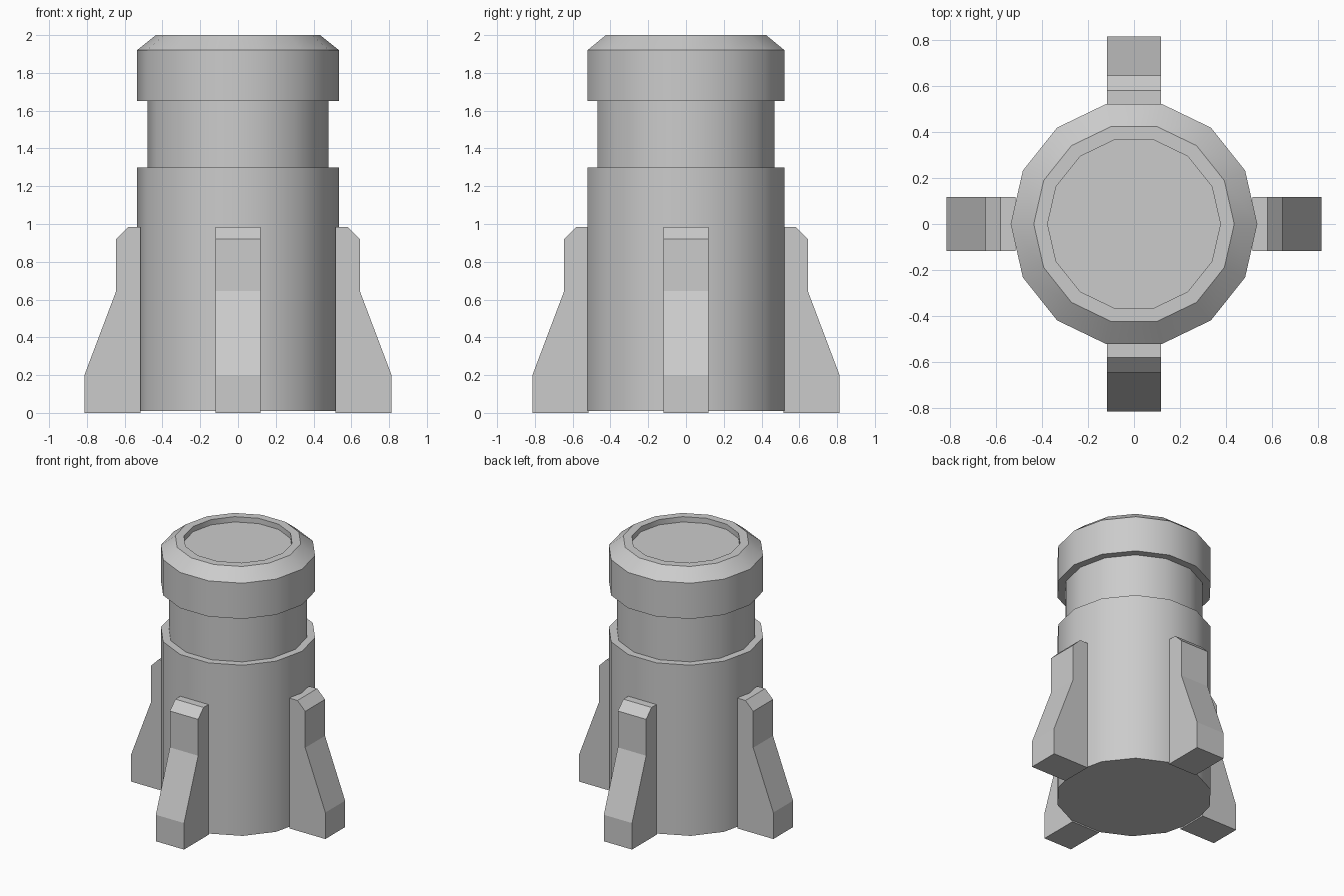
import bpy, bmesh
from math import cos, sin, pi

if "Cube" in bpy.data.objects:
    bpy.data.objects.remove(bpy.data.objects["Cube"], do_unlink=True)

SIDES = 14
grey = bpy.data.materials.new("plain grey")
grey.use_nodes = True
colour = (0.6, 0.6, 0.6, 1)
grey.diffuse_color = colour
grey.node_tree.nodes["Principled BSDF"].inputs["Base Color"].default_value = colour


def finish(bm, name):
    bmesh.ops.recalc_face_normals(bm, faces=bm.faces)
    mesh = bpy.data.meshes.new(name)
    bm.to_mesh(mesh)
    bm.free()
    mesh.materials.append(grey)
    obj = bpy.data.objects.new(name, mesh)
    bpy.context.collection.objects.link(obj)
    return obj


def turned(name, profile):
    """Closed solid from (radius, z) rings, capped at both ends."""
    bm = bmesh.new()
    rings = [[bm.verts.new((r * cos(2 * pi * i / SIDES), r * sin(2 * pi * i / SIDES), z))
              for i in range(SIDES)] for r, z in profile]
    for low, high in zip(rings, rings[1:]):
        for i in range(SIDES):
            j = (i + 1) % SIDES
            bm.faces.new((low[i], low[j], high[j], high[i]))
    bm.faces.new(rings[0][::-1])
    bm.faces.new(rings[-1])
    obj = finish(bm, name)
    bpy.ops.object.select_all(action="DESELECT")
    obj.select_set(True)
    bpy.context.view_layer.objects.active = obj
    bpy.ops.object.shade_smooth_by_angle()
    return obj


def fin(name, angle):
    """Side profile extruded to a slab, then turned about the centre."""
    profile = [(0.515, 0), (0.813, 0), (0.813, 0.2), (0.645, 0.645),
               (0.645, 0.92), (0.58, 0.985), (0.515, 0.985)]
    half = 0.118
    bm = bmesh.new()
    face = bm.faces.new([bm.verts.new((x, -half, z)) for x, z in profile])
    grown = bmesh.ops.extrude_face_region(bm, geom=[face])["geom"]
    for v in grown:
        if isinstance(v, bmesh.types.BMVert):
            v.co.y = half
    obj = finish(bm, name)
    obj.rotation_euler.z = angle


# Body, narrow neck and chamfered head with a shallow recess, in one turned solid
turned("body", [(0.535, 0.01), (0.535, 1.3), (0.48, 1.3), (0.48, 1.65), (0.535, 1.65),
                (0.535, 1.92), (0.435, 2), (0.375, 2), (0.375, 1.96)])

# Four supporting fins
for k, side in enumerate(("left", "back", "right", "front")):
    fin(side + "_fin", k * pi / 2)
